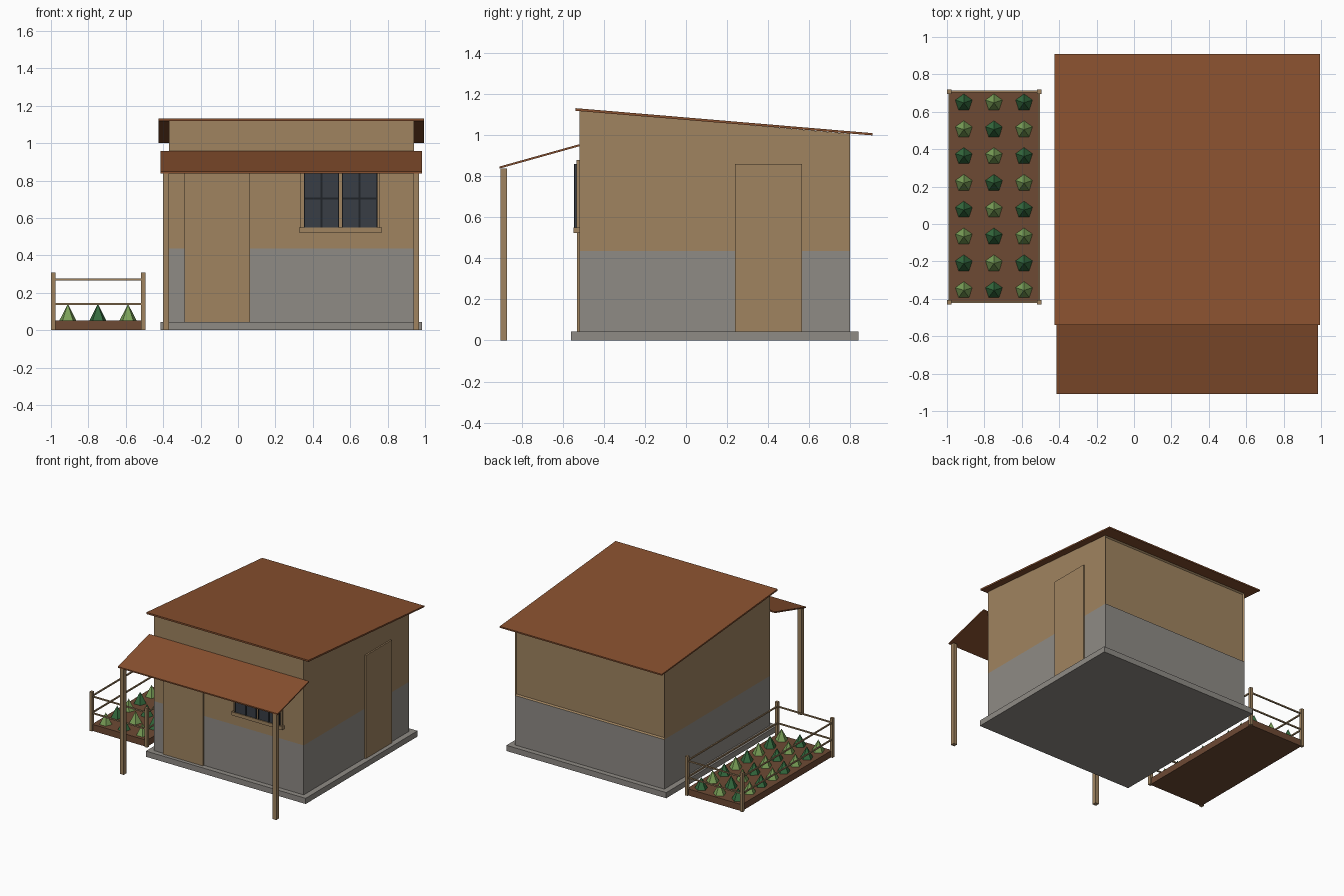
import bpy, bmesh
from mathutils import Vector

if "Cube" in bpy.data.objects:
    bpy.data.objects.remove(bpy.data.objects["Cube"])


def material(name, r, g, b):
    m = bpy.data.materials.new(name)
    m.use_nodes = True
    m.diffuse_color = (r, g, b, 1)
    m.node_tree.nodes["Principled BSDF"].inputs["Base Color"].default_value = (r, g, b, 1)
    return m


TAN = material("tan wood", .35, .23, .117)
GREY = material("grey stone", .275, .258, .235)
ROOF = material("rust roof", .25, .082, .029)
SOIL = material("brown soil", .155, .068, .034)
LIGHT = material("light leaf", .2, .36, .1)
DARK = material("dark leaf", .035, .15, .05)
GLASS = material("dark glass", .04, .048, .06)
BAR = material("window bar", .014, .017, .022)


def finish(name, bm, *mats):
    bmesh.ops.recalc_face_normals(bm, faces=bm.faces)
    mesh = bpy.data.meshes.new(name)
    bm.to_mesh(mesh)
    bm.free()
    for m in mats:
        mesh.materials.append(m)
    ob = bpy.data.objects.new(name, mesh)
    bpy.context.collection.objects.link(ob)
    return ob


def box(name, x, y, z, mat):
    """Box from (low, high) ranges along each axis."""
    bm = bmesh.new()
    bmesh.ops.create_cube(bm, size=1)
    for v in bm.verts:
        v.co = [r[0] if c < 0 else r[1] for c, r in zip(v.co, (x, y, z))]
    return finish(name, bm, mat)


def extrude_profile(points, x0, x1):
    """Extrude a (y, z) outline along x."""
    bm = bmesh.new()
    face = bm.faces.new([bm.verts.new((x0, y, z)) for y, z in points])
    new = bmesh.ops.extrude_face_region(bm, geom=[face])["geom"]
    bmesh.ops.translate(bm, vec=(x1 - x0, 0, 0),
                        verts=[v for v in new if isinstance(v, bmesh.types.BMVert)])
    bmesh.ops.recalc_face_normals(bm, faces=bm.faces)
    return bm


# Foundation and walls with a stone lower band
BAND = .437
box("foundation", (-.415, .985), (-.56, .84), (0, .045), GREY)
walls = extrude_profile([(-.52, .045), (.8, .045), (.8, 1.008), (-.52, 1.12)], -.37, .94)
bmesh.ops.bisect_plane(walls, geom=walls.verts[:] + walls.edges[:] + walls.faces[:],
                       plane_co=(0, 0, BAND), plane_no=(0, 0, 1))
for f in walls.faces:
    f.material_index = int(f.calc_center_median().z < BAND)
back = [f for f in walls.faces if f.normal.y > .9 and f.material_index == 0]
bmesh.ops.inset_individual(walls, faces=back, thickness=.012, depth=-.012)
finish("walls", walls, TAN, GREY)

# Sloping roof and porch awning
finish("main_roof", extrude_profile(
    [(-.54, 1.12), (.91, 1.0), (.91, 1.011), (-.54, 1.133)], -.425, .995), ROOF)
finish("porch_roof", extrude_profile(
    [(-.91, .838), (-.52, .947), (-.52, .957), (-.91, .848)], -.415, .985), ROOF)
for side, x in (("right", -.4), ("left", .937)):
    box(side + "_porch_post", (x, x + .032), (-.905, -.872), (0, .838), TAN)

# Doors
box("front_door", (-.285, .065), (-.532, -.519), (.045, .86), TAN)
box("side_door", (.939, .952), (.24, .565), (.045, .86), TAN)

# Window with two panes, bars, frame and sill
box("window_frame", (.335, .76), (-.534, -.519), (.545, .88), TAN)
box("window_sill", (.325, .77), (-.548, -.519), (.523, .55), TAN)
for side, x0, x1 in (("right", .352, .541), ("left", .556, .745)):
    box(side + "_pane", (x0, x1), (-.541, -.533), (.55, .86), GLASS)
    mid = (x0 + x1) / 2
    box(side + "_upright_bar", (mid - .005, mid + .005), (-.546, -.54), (.55, .86), BAR)
    box(side + "_cross_bar", (x0, x1), (-.546, -.54), (.7, .71), BAR)
    for edge in (x0, x1 - .006):
        box(side + "_pane_edge", (edge, edge + .006), (-.546, -.54), (.55, .86), BAR)

# Garden bed with corner posts and rails
GX, GY = (-.988, -.507), (-.418, .708)
box("garden_soil", (-.985, -.505), (-.42, .71), (0, .052), SOIL)
for x in GX:
    for y in GY:
        box("garden_post", (x - .012, x + .012), (y - .012, y + .012), (0, .31), TAN)
for z in (.14, .272):
    height = (z - .005, z + .005)
    for x in GX:
        box("long_rail", (x - .005, x + .005), GY, height, TAN)
    for y in GY:
        box("short_rail", GX, (y - .005, y + .005), height, TAN)

# Rows of plants in alternating greens
for row in range(8):
    for col in range(3):
        bm = bmesh.new()
        bmesh.ops.create_cone(bm, cap_ends=True, segments=5, radius1=.048, radius2=0, depth=.09)
        bmesh.ops.remove_doubles(bm, verts=bm.verts, dist=.0001)
        bmesh.ops.translate(bm, verts=bm.verts,
                            vec=Vector((-.91 + .161 * col, -.355 + .1433 * row, .096)))
        finish("plant", bm, DARK if (row + col) % 2 else LIGHT)
